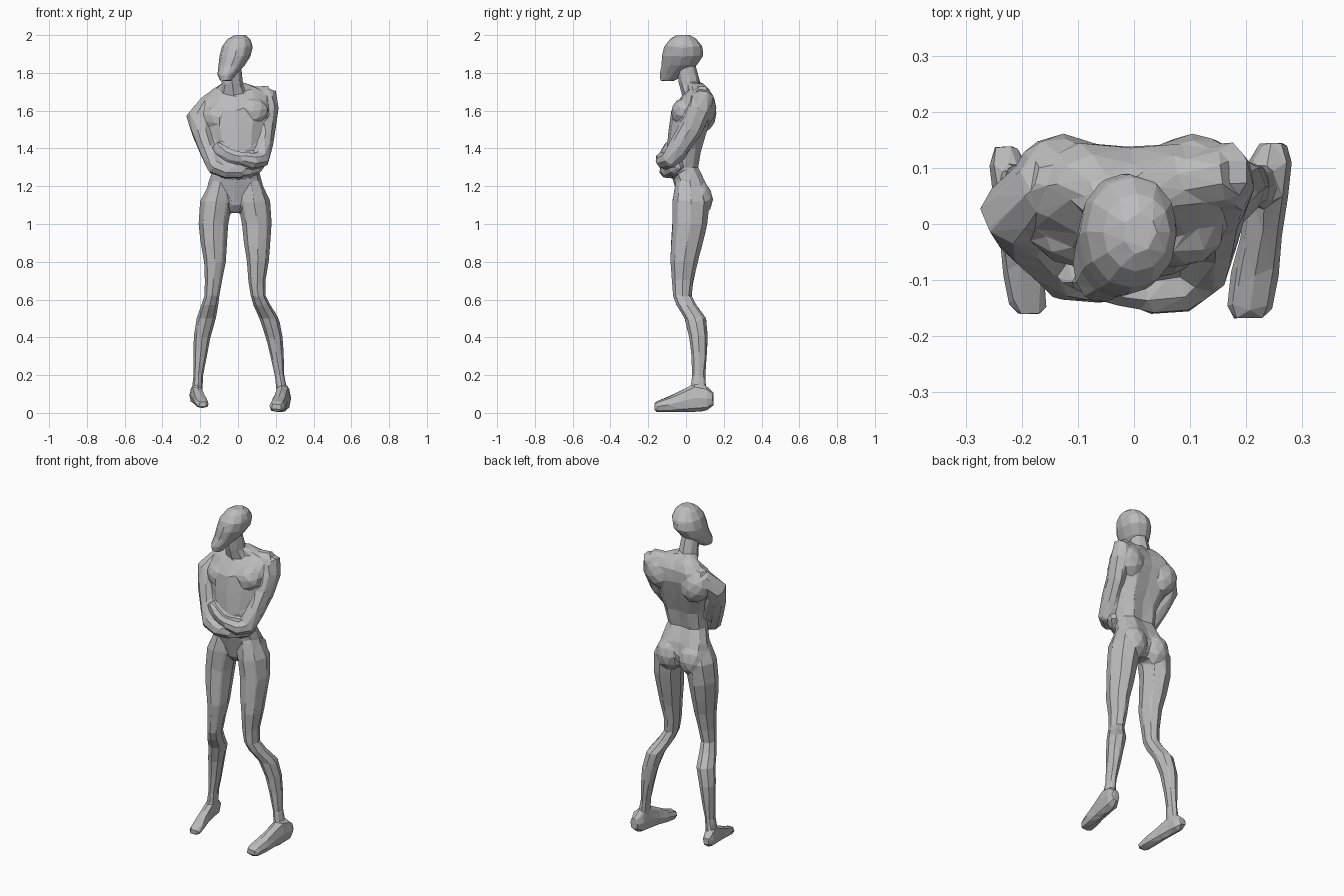
import bpy, bmesh, math
from mathutils import Vector, Matrix

skin = bpy.data.materials.new("plain_grey")
skin.diffuse_color = (0.5, 0.5, 0.5, 1)


def finish(name, bm):
    """Turn a closed bmesh into an object."""
    bmesh.ops.recalc_face_normals(bm, faces=bm.faces)
    bmesh.ops.triangulate(bm, faces=bm.faces)
    me = bpy.data.meshes.new(name)
    bm.to_mesh(me)
    bm.free()
    me.materials.append(skin)
    ob = bpy.data.objects.new(name, me)
    bpy.context.collection.objects.link(ob)
    return ob


def loft(name, rings, sides=8, axis=None, groove=0.0, square=1.0):
    """Skin ellipses (x, y, z, r1, r2); rings follow the path unless axis is given.
    groove pulls in the middle of the back."""
    bm = bmesh.new()
    loops = []
    for i, (x, y, z, r1, r2) in enumerate(rings):
        c = Vector((x, y, z))
        if axis == 'Z':
            u, v = Vector((1, 0, 0)), Vector((0, 1, 0))
        elif axis == 'Y':
            u, v = Vector((1, 0, 0)), Vector((0, 0, 1))
        else:
            a = Vector(rings[max(i - 1, 0)][:3])
            b = Vector(rings[min(i + 1, len(rings) - 1)][:3])
            t = (b - a).normalized()
            u = t.cross(Vector((0.15, 1, 0.3))).normalized()
            v = t.cross(u)
        loop = []
        for k in range(sides):
            a = 2 * math.pi * k / sides
            ca, sa = math.cos(a), math.sin(a)
            p = math.copysign(abs(ca) ** square, ca)
            q = math.copysign(abs(sa) ** square, sa)
            if groove and sa > 0.99:
                q -= groove / r2
            loop.append(bm.verts.new(c + u * p * r1 + v * q * r2))
        loops.append(loop)
    for l0, l1 in zip(loops, loops[1:]):
        for k in range(sides):
            j = (k + 1) % sides
            bm.faces.new((l0[k], l0[j], l1[j], l1[k]))
    bm.faces.new(loops[0])
    bm.faces.new(loops[-1])
    return finish(name, bm)


def muscle(name, centre, radii, turn=0.0):
    """Low-poly ellipsoid bulge."""
    bm = bmesh.new()
    m = (Matrix.Translation(centre) @ Matrix.Rotation(math.radians(turn), 4, 'Y')
         @ Matrix.Diagonal((*radii, 1)))
    bmesh.ops.create_icosphere(bm, subdivisions=2, radius=1, matrix=m)
    return finish(name, bm)


def evaluated(ob):
    dg = bpy.context.evaluated_depsgraph_get()
    return bpy.data.meshes.new_from_object(ob.evaluated_get(dg))


def fuse(name, parts, triangles):
    """Blend overlapping parts into one faceted low-poly skin."""
    bm = bmesh.new()
    for p in parts:
        bm.from_mesh(p.data)
        bpy.data.objects.remove(p)
    ob = finish(name, bm)
    rm = ob.modifiers.new("blend", 'REMESH')
    rm.mode, rm.voxel_size = 'VOXEL', 0.008
    sm = ob.modifiers.new("soften", 'SMOOTH')
    sm.factor, sm.iterations = 0.5, 4
    ob.data = evaluated(ob)
    ob.modifiers.clear()
    dec = ob.modifiers.new("facets", 'DECIMATE')
    dec.ratio = triangles / (2 * len(ob.data.polygons))
    ob.data = evaluated(ob)
    ob.modifiers.clear()
    ob.data.materials.clear()
    ob.data.materials.append(skin)
    for f in ob.data.polygons:
        f.use_smooth = False
        f.material_index = 0
    ob.data.name = name


parts = []

# Torso and hips
parts.append(loft("torso", [
    (-.02, .045, 1.06, .03, .045), (-.02, .045, 1.10, .10, .078),
    (-.02, .04, 1.16, .148, .088), (-.015, .025, 1.22, .143, .09),
    (-.01, -.006, 1.30, .118, .08), (0, -.004, 1.40, .132, .098),
    (-.01, .018, 1.50, .158, .11), (-.012, .04, 1.60, .182, .118),
    (-.005, .064, 1.67, .175, .092), (0, .072, 1.71, .14, .06),
    (-.02, .05, 1.745, .065, .048)], 12, 'Z', groove=.02, square=.9))

# Chest, shoulder blades and seat muscles
for side, s in (("left", 1), ("right", -1)):
    drop = 0 if s > 0 else -.03
    parts.append(muscle(side + "_chest", (s * .08 - .01, -.017, 1.59 + drop),
                        (.095, .062, .075), s * -15))
    parts.append(muscle(side + "_shoulder_blade", (s * .115 - .01, .09, 1.615 + drop),
                        (.085, .072, .10), s * 20))
    parts.append(muscle(side + "_buttock", (s * .075 - .015, .062, 1.13), (.08, .082, .10)))

# Neck and sloping shoulders
parts.append(loft("neck", [(-.02, .05, 1.66, .085, .065), (-.03, .02, 1.74, .058, .058),
                           (-.032, 0, 1.84, .05, .052)], 8, 'Z'))
parts.append(loft("collar", [(-.16, .075, 1.64, .05, .05), (-.07, .07, 1.68, .042, .05),
                             (.05, .07, 1.69, .04, .05), (.16, .085, 1.685, .048, .05)]))

# Legs: height, left x, right x, y, half width, half depth
leg = [
    (1.22, .07, -.095, .015, .055, .07), (1.12, .085, -.115, .027, .086, .10),
    (1.0, .10, -.13, .02, .079, .093), (.9, .101, -.128, .005, .070, .085),
    (.8, .105, -.122, -.01, .058, .073), (.7, .10, -.13, -.017, .046, .058),
    (.62, .107, -.138, -.02, .040, .050), (.57, .127, -.15, .003, .046, .054),
    (.5, .165, -.168, .05, .052, .058), (.4, .192, -.19, .066, .045, .050),
    (.3, .207, -.2, .07, .036, .042), (.2, .22, -.21, .067, .026, .036),
    (.13, .23, -.215, .066, .028, .043), (.07, .236, -.22, .07, .028, .044)]

# Feet: x, y, z, half width, half height
foot = [
    (.248, .145, .075, .024, .036), (.242, .11, .078, .04, .066),
    (.237, .05, .08, .038, .077), (.227, -.02, .064, .037, .060),
    (.215, -.09, .045, .044, .042), (.207, -.145, .035, .042, .032),
    (.205, -.168, .032, .032, .022)]

for side, s in (("left", 1), ("right", -1)):
    parts.append(loft(side + "_leg", [(r[1] if s > 0 else r[2], r[3], r[0], r[4], r[5])
                                      for r in leg], 8, 'Z'))
    shift, lift, slim, low = (0, -.001, 1, 1) if s > 0 else (.018, .016, .86, .72)
    parts.append(loft(side + "_foot", [(s * x + shift, y * (.96 if s < 0 else 1), z + lift * (1 if y > -.1 else .8),
                                        w * slim, h * low) for x, y, z, w, h in foot],
                      8, 'Y', square=.8))

# Folded arms and hands
parts.append(loft("left_arm", [
    (.11, .08, 1.68, .045, .045), (.158, .088, 1.672, .058, .062),
    (.163, .072, 1.61, .053, .066), (.155, .03, 1.51, .046, .064),
    (.142, -.03, 1.42, .044, .058), (.118, -.085, 1.34, .05, .052),
    (.08, -.117, 1.335, .045, .047), (.02, -.128, 1.348, .036, .036)]))
parts.append(loft("left_hand", [
    (.03, -.128, 1.348, .03, .03), (-.02, -.12, 1.355, .038, .027),
    (-.07, -.108, 1.375, .038, .026), (-.12, -.09, 1.42, .026, .02)], 6))
parts.append(loft("right_arm", [
    (-.09, .075, 1.64, .045, .05), (-.165, .065, 1.62, .06, .062),
    (-.213, .02, 1.565, .063, .062), (-.19, -.012, 1.48, .054, .062),
    (-.155, -.05, 1.38, .047, .056), (-.118, -.088, 1.305, .05, .052),
    (-.06, -.098, 1.285, .046, .046), (.02, -.092, 1.28, .04, .038)]))
parts.append(loft("right_hand", [
    (.01, -.094, 1.28, .034, .034), (.05, -.085, 1.285, .038, .03),
    (.095, -.065, 1.295, .038, .028), (.13, -.03, 1.315, .024, .018)], 6))

fuse("body", parts, 1500)

# Tilted head
head = loft("head_form", [
    (-.066, -.1, 1.757, .03, .036), (-.06, -.072, 1.79, .05, .07),
    (-.034, -.036, 1.84, .07, .094), (-.015, -.018, 1.89, .083, .110),
    (-.003, -.014, 1.94, .082, .102), (.005, -.015, 1.98, .060, .07),
    (.01, -.015, 2.001, .03, .035)], 12, 'Z', square=.95)
fuse("head", [head], 190)
